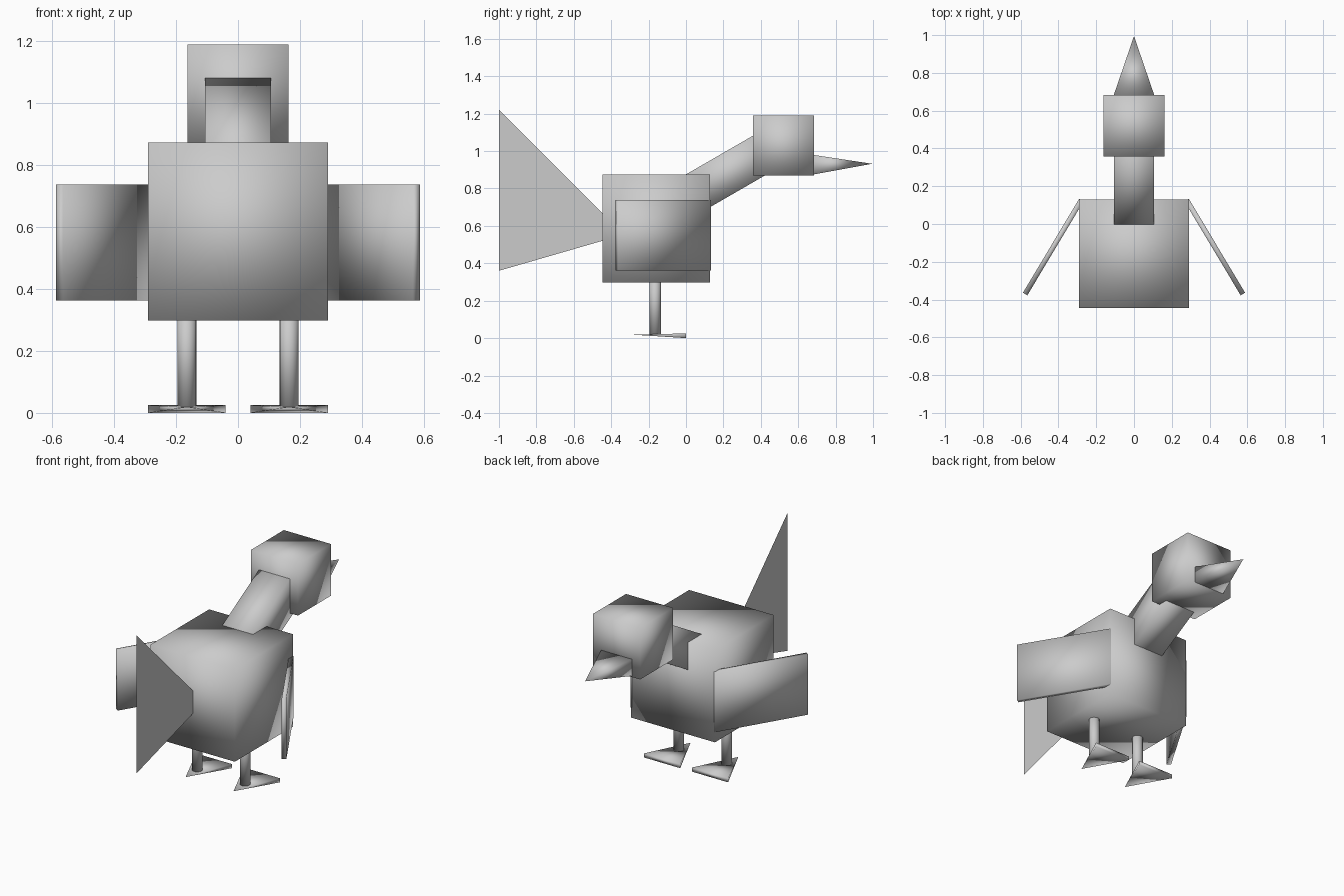
import bpy
import bmesh
from math import radians
from mathutils import Matrix, Vector

if "Cube" in bpy.data.objects:
    bpy.data.objects.remove(bpy.data.objects["Cube"])


def finish(bm, name, smooth=True):
    bmesh.ops.recalc_face_normals(bm, faces=bm.faces)
    for f in bm.faces:
        f.smooth = smooth
    mesh = bpy.data.meshes.new(name)
    bm.to_mesh(mesh)
    bm.free()
    obj = bpy.data.objects.new(name, mesh)
    bpy.context.collection.objects.link(obj)
    return obj


def box(name, center, size, rot=None):
    bm = bmesh.new()
    bmesh.ops.create_cube(bm, size=1)
    m = Matrix.Translation(center) @ (rot or Matrix()) @ Matrix.Diagonal((*size, 1))
    bm.transform(m)
    return finish(bm, name)


def spike(name, center, width, height, tip):
    """Rectangular pyramid: upright base at center, pointing along y to tip."""
    bm = bmesh.new()
    x, y, z = center
    base = [bm.verts.new((x + sx * width / 2, y, z + sz * height / 2))
            for sx, sz in ((-1, -1), (1, -1), (1, 1), (-1, 1))]
    apex = bm.verts.new(tip)
    bm.faces.new(base)
    for i in range(4):
        bm.faces.new((base[i], base[(i + 1) % 4], apex))
    return finish(bm, name)


# Body and head
box("body", (0, -0.158, 0.586), (0.58, 0.575, 0.575))
box("head", (0, 0.521, 1.029), (0.325, 0.325, 0.322))

# Neck rises 30 degrees, with both ends buried in body and head
tilt = Matrix.Rotation(radians(30), 4, 'X')
box("neck", tilt @ Vector((0, 0.635, 0.65)), (0.212, 0.57, 0.216), tilt)

# Beak
spike("beak", (0, 0.68, 0.927), 0.216, 0.105, (0, 0.995, 0.932))

# Tail: a single flat sheet
bm = bmesh.new()
bm.faces.new([bm.verts.new((0, y, z)) for y, z in
              ((-1.0, 0.36), (-0.43, 0.525), (-0.43, 0.65), (-1.0, 1.22))])
finish(bm, "tail", smooth=False)

# Wings, legs and feet on both sides
for s, side in ((-1, "left"), (1, "right")):
    box(side + "_wing", (s * 0.4275, -0.122, 0.55), (0.027, 0.58, 0.375),
        Matrix.Rotation(s * radians(30.9), 4, 'Z'))

    bm = bmesh.new()
    bmesh.ops.create_cone(bm, cap_ends=True, segments=16, radius1=0.031,
                          radius2=0.031, depth=0.35,
                          matrix=Matrix.Translation((s * 0.165, -0.165, 0.19)))
    leg = finish(bm, side + "_leg")

    spike(side + "_foot", (s * 0.165, 0, 0.0125), 0.25, 0.025,
          (s * 0.165, -0.28, 0.018))
